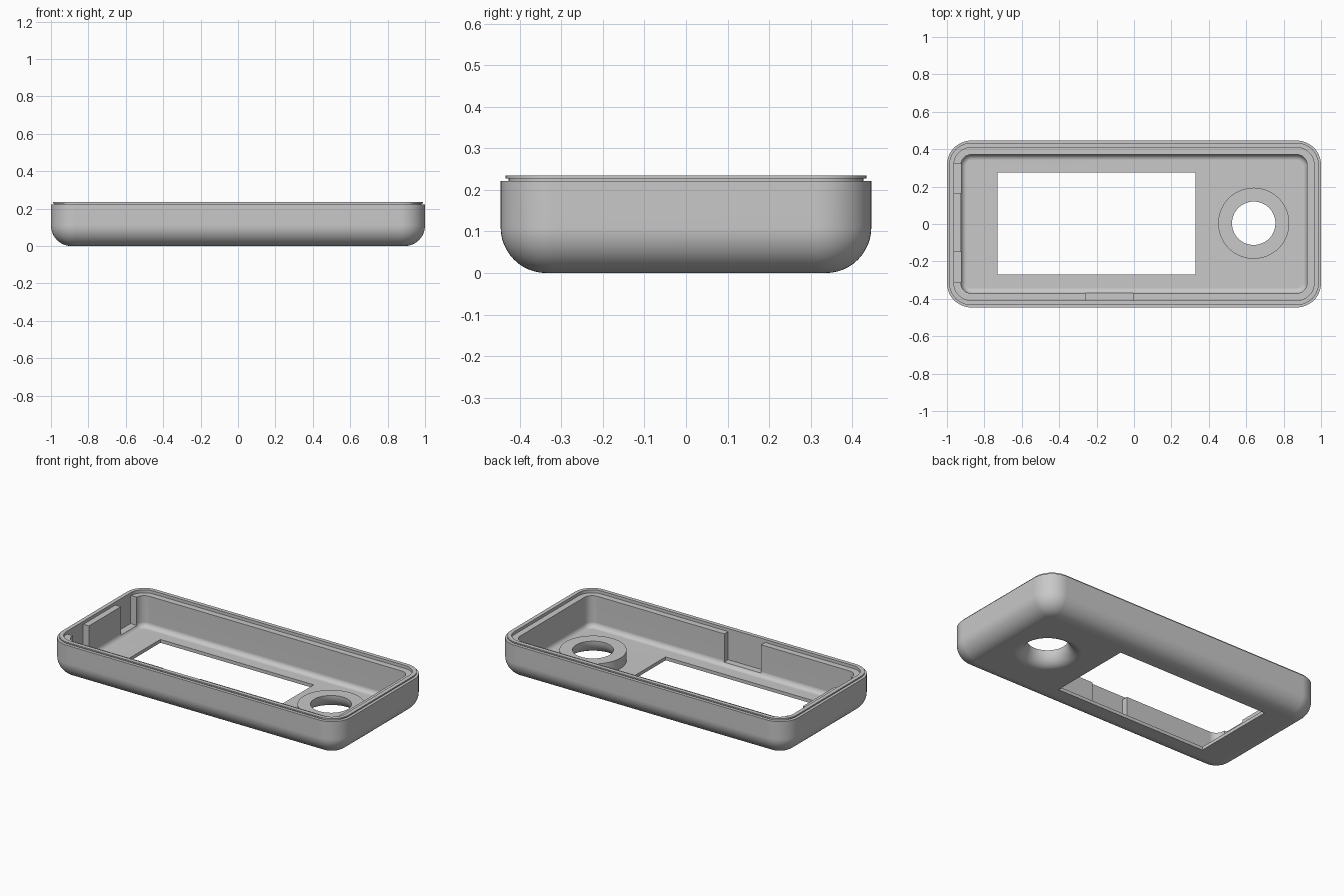
import bpy, bmesh, math

if "Cube" in bpy.data.objects:
    bpy.data.objects.remove(bpy.data.objects["Cube"])

grey = bpy.data.materials.new("plain grey")
grey.diffuse_color = (0.58, 0.58, 0.58, 1)
grey.use_nodes = True
grey.node_tree.nodes["Principled BSDF"].inputs["Base Color"].default_value = grey.diffuse_color
HX, HY, CORNER = 1.0, 0.446, 0.13     # half sizes and plan corner radius
FLOOR, RIM = 0.021, 0.235
LENS = (0.64, 0.004)


def make_object(name, bm):
    bmesh.ops.recalc_face_normals(bm, faces=bm.faces[:])
    me = bpy.data.meshes.new(name)
    bm.to_mesh(me)
    bm.free()
    ob = bpy.data.objects.new(name, me)
    bpy.context.collection.objects.link(ob)
    me.materials.append(grey)
    return ob


def rounded_ring(bm, inset, z, n=12):
    """Rounded rectangle of vertices, inset from the outer plan."""
    r = max(CORNER - inset, 0.01)
    cx, cy = HX - inset - r, HY - inset - r
    verts = []
    for q, (sx, sy) in enumerate(((1, 1), (-1, 1), (-1, -1), (1, -1))):
        for i in range(n + 1):
            a = math.pi / 2 * (q + i / n)
            verts.append(bm.verts.new((sx * cx + r * math.cos(a), sy * cy + r * math.sin(a), z)))
    return verts


def loft(bm, rings, closed=False):
    pairs = list(zip(rings, rings[1:]))
    if closed:
        pairs.append((rings[-1], rings[0]))
    for a, b in pairs:
        for i in range(len(a)):
            j = (i + 1) % len(a)
            bm.faces.new((a[i], a[j], b[j], b[i]))


def box_cutter(x0, x1, y0, y1, z0, z1):
    bm = bmesh.new()
    bmesh.ops.create_cube(bm, size=1)
    for v in bm.verts:
        v.co = ((x0 + x1) / 2 + v.co.x * (x1 - x0),
                (y0 + y1) / 2 + v.co.y * (y1 - y0),
                (z0 + z1) / 2 + v.co.z * (z1 - z0))
    return make_object("cutter", bm)


def finish(ob):
    bpy.ops.object.select_all(action='DESELECT')
    ob.select_set(True)
    bpy.context.view_layer.objects.active = ob
    bpy.ops.object.shade_smooth_by_angle(angle=math.radians(30))
    w = ob.modifiers.new("weighted", 'WEIGHTED_NORMAL')
    w.keep_sharp = True


# Shell section: rounded base, grooved lip, inner ledge, wall and floor fillet
R, FR, WALL = 0.11, 0.03, 0.075
section = []
for i in range(13):
    a = math.pi / 2 * i / 12
    section.append((R - R * math.sin(a), R - R * math.cos(a)))
section += [(0, 0.222), (0.019, 0.222), (0.019, 0.227), (0.012, 0.227), (0.012, RIM),
            (0.037, RIM), (0.037, 0.216), (WALL, 0.216)]
for i in range(7):
    a = math.pi / 2 * i / 6
    section.append((WALL + FR - FR * math.cos(a), FLOOR + FR - FR * math.sin(a)))
bm = bmesh.new()
rings = [rounded_ring(bm, d, z) for d, z in section]
loft(bm, rings)
bm.faces.new(rings[0])
bm.faces.new(rings[-1])
shell = make_object("case_shell", bm)

# Openings: screen window, lens hole, two left pockets, front pocket
cutters = [box_cutter(-0.73, 0.33, -0.27, 0.276, -0.1, 0.1),
           box_cutter(-0.967, -0.90, -0.31, -0.15, 0.04, 0.217),
           box_cutter(-0.967, -0.90, 0.165, 0.32, 0.04, 0.217),
           box_cutter(-0.26, -0.005, -0.409, -0.35, 0.04, 0.217)]
bm = bmesh.new()
bmesh.ops.create_cone(bm, cap_ends=True, segments=64, radius1=0.19, radius2=0.19, depth=0.2)
bmesh.ops.translate(bm, verts=bm.verts[:], vec=(*LENS, 0))
cutters.append(make_object("cutter", bm))
bpy.context.view_layer.objects.active = shell
for c in cutters:
    c.hide_render = True
    m = shell.modifiers.new("cut", 'BOOLEAN')
    m.operation, m.solver, m.object = 'DIFFERENCE', 'EXACT', c
    bpy.ops.object.modifier_apply(modifier=m.name)
    bpy.data.objects.remove(c)
finish(shell)

# Raised lens ring with a flared underside
TOP, RO, RI = 0.087, 0.19, 0.116
profile = [(RO, TOP)]
for i in range(13):
    a = math.pi / 2 * i / 12
    profile.append((RO - (RO - RI) * math.cos(a), TOP - TOP * math.sin(a)))
bm = bmesh.new()
rings = [[bm.verts.new((LENS[0] + r * math.cos(2 * math.pi * k / 64),
                        LENS[1] + r * math.sin(2 * math.pi * k / 64), z)) for k in range(64)]
         for r, z in profile]
loft(bm, rings, closed=True)
finish(make_object("lens_ring", bm))
